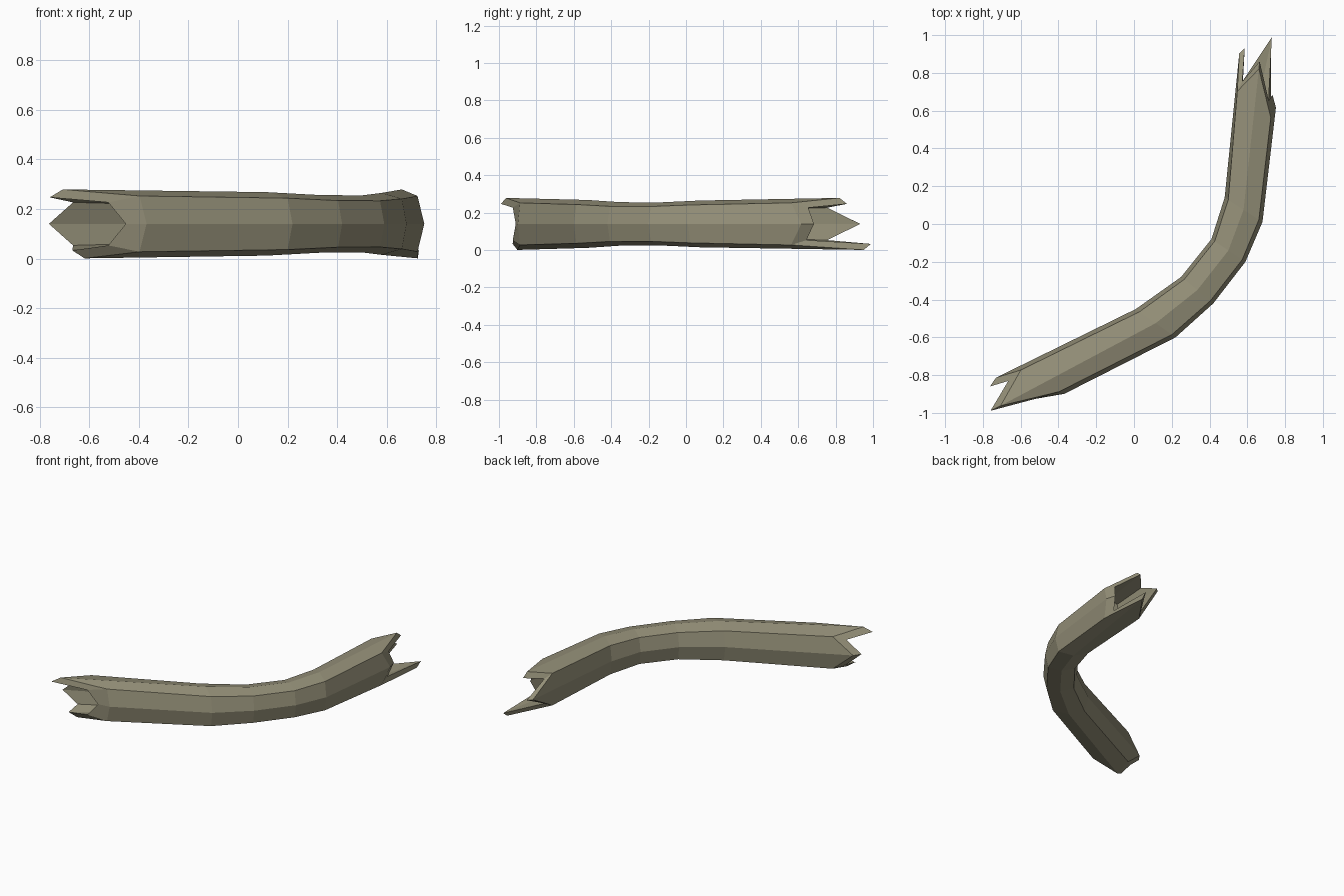
import bpy, bmesh
from mathutils import Vector

if "Cube" in bpy.data.objects:
    bpy.data.objects.remove(bpy.data.objects["Cube"])

UP, MID = Vector((0, 0, 1)), 0.14
K = 0.81
# bulged square section: outer, outer-top, top, inner-top, inner, inner-bottom, bottom, outer-bottom
SECTION = [(1, 0), (K, K), (0, 1), (-K, K), (-1, 0), (-K, -K), (0, -1), (K, -K)]

bm = bmesh.new()


def bend_ring(inner, outer, half_height):
    a, b = Vector((*inner, MID)), Vector((*outer, MID))
    return [bm.verts.new((a + b) / 2 + (b - a) / 2 * u + UP * half_height * v)
            for u, v in SECTION]


def end_ring(centre, direction, side, half_w, half_h, lengths, scale=1.0, shift=None):
    c = Vector((*centre, MID))
    d = Vector((*direction, 0)).normalized()
    n = Vector((-d.y, d.x, 0)) * side
    shift = shift or [0] * 8
    return [bm.verts.new(c + d * l + n * (u * half_w * scale + s) + UP * v * half_h * scale)
            for (u, v), l, s in zip(SECTION, lengths, shift)]


def broken_end(centre, direction, side, half_w, half_h, lengths, extra, depth, shift):
    """Splintered outer rim, its inset inner rim, and the recessed floor."""
    args = (centre, direction, side, half_w, half_h)
    rim = end_ring(*args, lengths, 1.0, shift)
    inner = end_ring(*args, [l + e for l, e in zip(lengths, extra)], 0.77, shift)
    floor = end_ring(*args, [depth] * 8, 0.7)
    return [rim, inner, floor]


# splintered ends
left = broken_end((0.115, -0.525), (-0.895, -0.446), 1, 0.119, 0.139,
                  [0.60, 0.62, 0.93, 0.75, 0.885, 0.75, 0.825, 0.62],
                  [0.08, 0.13, 0.06, 0.085, 0.05, 0.085, 0.055, 0.13], 0.52,
                  [0, 0, 0.025, 0, 0, 0, 0.01, 0])
right = broken_end((0.58, 0.075), (0.108, 0.994), -1, 0.112, 0.139,
                   [0.557, 0.50, 0.75, 0.62, 0.822, 0.62, 0.885, 0.50],
                   [0.065, 0.09, 0.04, 0.055, 0.03, 0.055, 0.04, 0.08], 0.42,
                   [0, 0, 0, -0.01, 0, -0.01, 0.05, 0])

# curved middle of the branch
bends = [bend_ring((0.01, -0.45), (0.22, -0.60), 0.128),
         bend_ring((0.25, -0.28), (0.42, -0.42), 0.116),
         bend_ring((0.41, -0.08), (0.59, -0.20), 0.115),
         bend_ring((0.48, 0.14), (0.68, 0.01), 0.125)]

rings = left[::-1] + bends + right
for a, b in zip(rings, rings[1:]):
    for i in range(8):
        j = (i + 1) % 8
        bm.faces.new((a[i], a[j], b[j], b[i]))
bm.faces.new(rings[0])
bm.faces.new(rings[-1])
bmesh.ops.recalc_face_normals(bm, faces=bm.faces[:])

mesh = bpy.data.meshes.new("broken_branch")
bm.to_mesh(mesh)
bm.free()
branch = bpy.data.objects.new("broken_branch", mesh)
bpy.context.collection.objects.link(branch)

# dull olive bark
bark = bpy.data.materials.new("bark")
bark.diffuse_color = (0.30, 0.28, 0.19, 1)
bark.use_nodes = True
bark.node_tree.nodes["Principled BSDF"].inputs["Base Color"].default_value = bark.diffuse_color
mesh.materials.append(bark)
